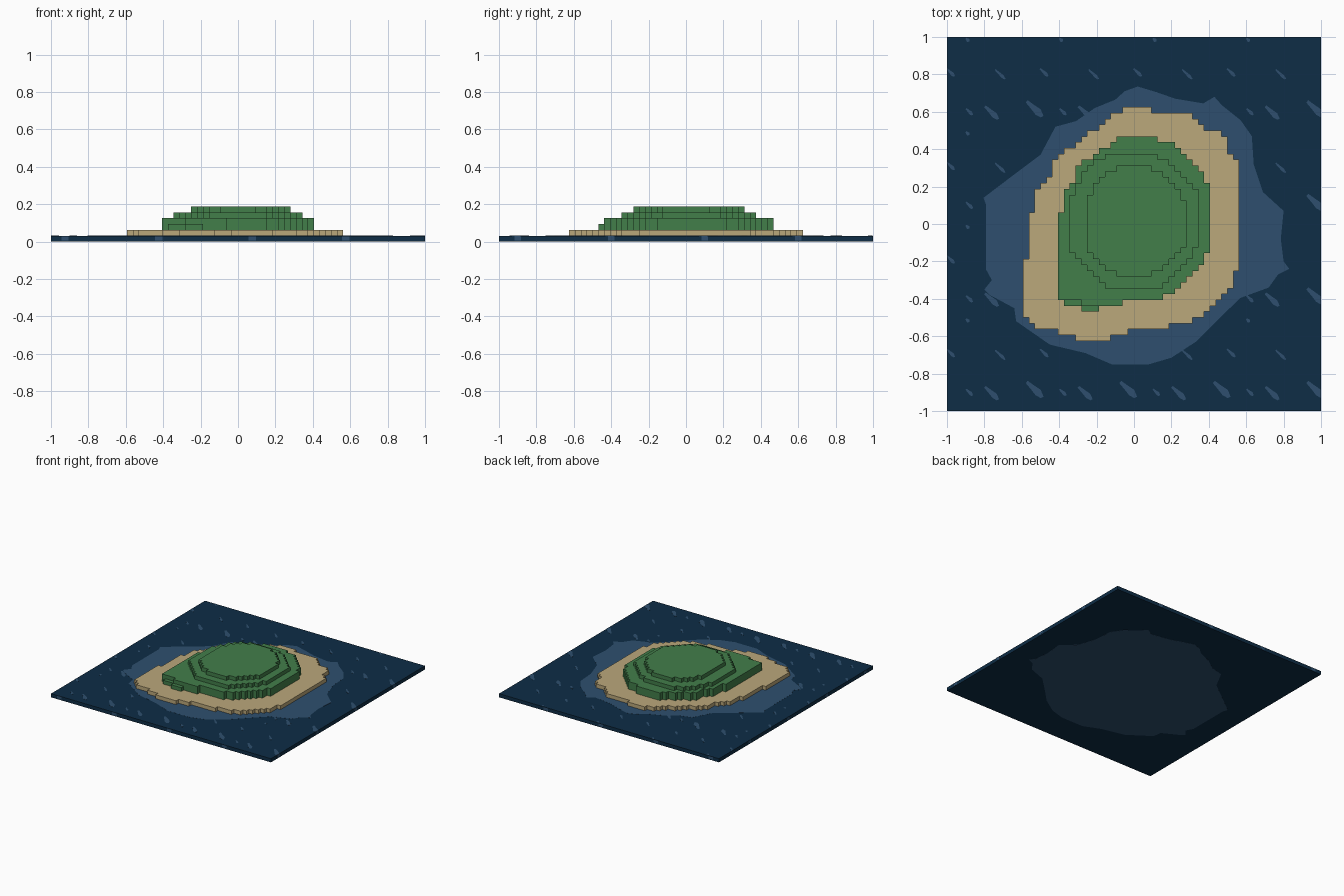
import bpy
import bmesh
import math

cube = bpy.data.objects.get("Cube")
if cube:
    bpy.data.objects.remove(cube, do_unlink=True)

U = 1 / 32          # edge of one terrain block
GAP = 0.0006        # thickness of painted plates on the water


def material(name, rgb):
    lin = [c / 255 / 12.92 if c < 10.3 else ((c / 255 + 0.055) / 1.055) ** 2.4 for c in rgb]
    m = bpy.data.materials.new(name)
    m.use_nodes = True
    m.diffuse_color = (*lin, 1)
    bsdf = m.node_tree.nodes["Principled BSDF"]
    bsdf.inputs["Base Color"].default_value = (*lin, 1)
    bsdf.inputs["Roughness"].default_value = 0.9
    return m


DEEP = material("deep water blue", (14, 45, 70))
SHALLOW = material("shallow water blue", (46, 79, 110))
SAND = material("sand", (187, 168, 123))
GRASS = material("grass green", (66, 126, 74))


def finish(name, bm, mat):
    bmesh.ops.recalc_face_normals(bm, faces=bm.faces)
    me = bpy.data.meshes.new(name)
    bm.to_mesh(me)
    bm.free()
    me.materials.append(mat)
    ob = bpy.data.objects.new(name, me)
    bpy.context.collection.objects.link(ob)
    return ob


def raise_faces(bm, height):
    """Extrude all faces straight up into closed solids."""
    res = bmesh.ops.extrude_face_region(bm, geom=bm.faces[:], use_keep_orig=True)
    top = [v for v in res["geom"] if isinstance(v, bmesh.types.BMVert)]
    bmesh.ops.translate(bm, verts=top, vec=(0, 0, height))


def inside(x, y, poly):
    hit = False
    for (x1, y1), (x2, y2) in zip(poly, poly[1:] + poly[:1]):
        if (y1 > y) != (y2 > y) and x < x1 + (y - y1) * (x2 - x1) / (y2 - y1):
            hit = not hit
    return hit


def terrace(name, outline, z0, z1, mat, keep=lambda x, y: True):
    """Blocky terrace: fill an outline (in blocks) with cells, then raise it."""
    bm = bmesh.new()
    corners = {}

    def corner(i, j):
        if (i, j) not in corners:
            corners[i, j] = bm.verts.new((i * U, j * U, z0 * U))
        return corners[i, j]

    for i in range(-21, 21):
        for j in range(-21, 21):
            if inside(i + 0.5, j + 0.5, outline) and keep(i, j):
                bm.faces.new([corner(i, j), corner(i + 1, j),
                              corner(i + 1, j + 1), corner(i, j + 1)])
    bmesh.ops.dissolve_limit(bm, angle_limit=0.01, verts=bm.verts[:], edges=bm.edges[:])
    raise_faces(bm, (z1 - z0) * U)
    return finish(name, bm, mat)


def box(bm, lo, hi):
    vs = bmesh.ops.create_cube(bm, size=1)["verts"]
    for v in vs:
        v.co = [lo[k] if v.co[k] < 0 else hi[k] for k in range(3)]


# Deep water slab
bm = bmesh.new()
box(bm, (-1 + GAP, -1 + GAP, GAP), (1 - GAP, 1 - GAP, U - GAP))
finish("deep_water", bm, DEEP)

# Shallow water, irregular shore outline running through the slab
shore = [(.02, .735), (.12, .705), (.22, .67), (.37, .645), (.43, .68), (.47, .635),
         (.57, .555), (.63, .47), (.64, .32), (.69, .17), (.80, .07), (.785, -.08),
         (.80, -.2), (.83, -.24), (.77, -.27), (.72, -.34), (.57, -.395), (.46, -.5),
         (.33, -.63), (.2, -.715), (.08, -.75), (-.12, -.75), (-.26, -.69),
         (-.45, -.645), (-.63, -.52), (-.64, -.45), (-.77, -.38), (-.80, -.35),
         (-.76, -.30), (-.79, -.245), (-.79, .1), (-.805, .14), (-.66, .25), (-.5, .37),
         (-.42, .52), (-.31, .55), (-.21, .62), (-.1, .665), (-.05, .71)]
bm = bmesh.new()
bm.faces.new([bm.verts.new((x, y, 0)) for x, y in shore])
raise_faces(bm, U)
finish("shallow_water", bm, SHALLOW)

# Wave flecks: repeating pattern of slanted slivers, four by four
# (x offset, y offset from the back, length, width)
flecks = [(.285, .2, .075, .018), (.02, .19, .06, .02), (.12, .4, .05, .02),
          (.24, .405, .10, .032), (.47, .385, .12, .04), (.11, .015, .025, .02)]
ca, sa = math.cos(math.radians(-43)), math.sin(math.radians(-43))
bm = bmesh.new()
for tx in range(4):
    for ty in range(4):
        for ox, oy, length, width in flecks:
            cx, cy = -1 + tx * 0.5 + ox, 1 - ty * 0.5 - oy
            if inside(cx, cy, shore):
                continue
            ring = []
            for a, b in ((-.5, -.2), (-.1, -.35), (.2, -.5), (.45, -.3),
                         (.5, .1), (.2, .5), (-.1, .35), (-.5, .2)):
                px = cx + a * length * ca - b * width * sa
                py = cy + a * length * sa + b * width * ca
                ring.append(bm.verts.new((max(-1, min(1, px)), max(-1, min(1, py)), U - GAP)))
            bm.faces.new(ring)
raise_faces(bm, GAP)
# Flecks on the slab's four edges
for k in range(4):
    x, y = -0.925 + 0.5 * k, -0.9 + 0.5 * k
    for s in (-1, 1):
        e0, e1 = sorted((s, s * (1 - GAP)))
        box(bm, (x - .02, e0, .007), (x + .02, e1, .029))
        box(bm, (e0, y - .018, .007), (e1, y + .018, .029))
finish("wave_flecks", bm, SHALLOW)

# Beach
beach = [(-1, 20), (3, 20), (3, 19), (9, 19), (12, 16.5), (16, 15), (16, 13), (18, 11),
         (18, -8), (17, -8), (17, -11), (12, -16), (8, -17), (4, -18), (-1, -18),
         (-1, -19), (-4, -19), (-4, -20), (-10, -20), (-10, -19), (-13, -19), (-13, -18),
         (-16, -18), (-18, -16), (-19, -15), (-19, -6), (-18, -6), (-18, 2), (-17, 2),
         (-17, 5), (-15, 7), (-13, 12), (-11, 13), (-7, 16), (-3, 19)]
terrace("beach", beach, 1, 2, SAND)

# Grass hill: low edge, main step, then two smaller steps
hill = [(-2, 15), (4, 15), (4, 14), (7, 14), (10, 11), (12, 8), (13, 7), (13, -5),
        (12, -5), (12, -7), (7, -12), (5, -12), (5, -13), (-2, -13), (-2, -14),
        (-6, -14), (-6, -15), (-9, -15), (-9, -14), (-12, -14), (-12, -13), (-13, -13),
        (-13, 2), (-12, 2), (-12, 6), (-11, 6), (-9, 11), (-7, 11), (-5, 13)]
terrace("grass_edge", hill, 2, 3, GRASS)
terrace("grass_lower_step", hill, 3, 4, GRASS,
        lambda i, j: j >= -14 and not (i < -9 and j < -13))

middle = [(-3, 12), (3, 12), (6, 11), (9, 8), (10, 6), (11, 6), (11, -4), (10, -5),
          (7, -9), (4, -11), (-4, -11), (-7, -9), (-10, -5), (-11, -4), (-11, 4),
          (-10, 5), (-9, 8), (-6, 11)]
terrace("grass_middle_step", middle, 4, 5, GRASS)

summit = [(-1, 10), (2, 10), (5, 9), (8, 6), (9, 3), (9, -3), (8, -5), (5, -8),
          (2, -9), (-2, -9), (-5, -7.5), (-7, -5), (-8, -4), (-8, 4), (-7, 6), (-4, 9)]
terrace("grass_summit", summit, 5, 6, GRASS)
